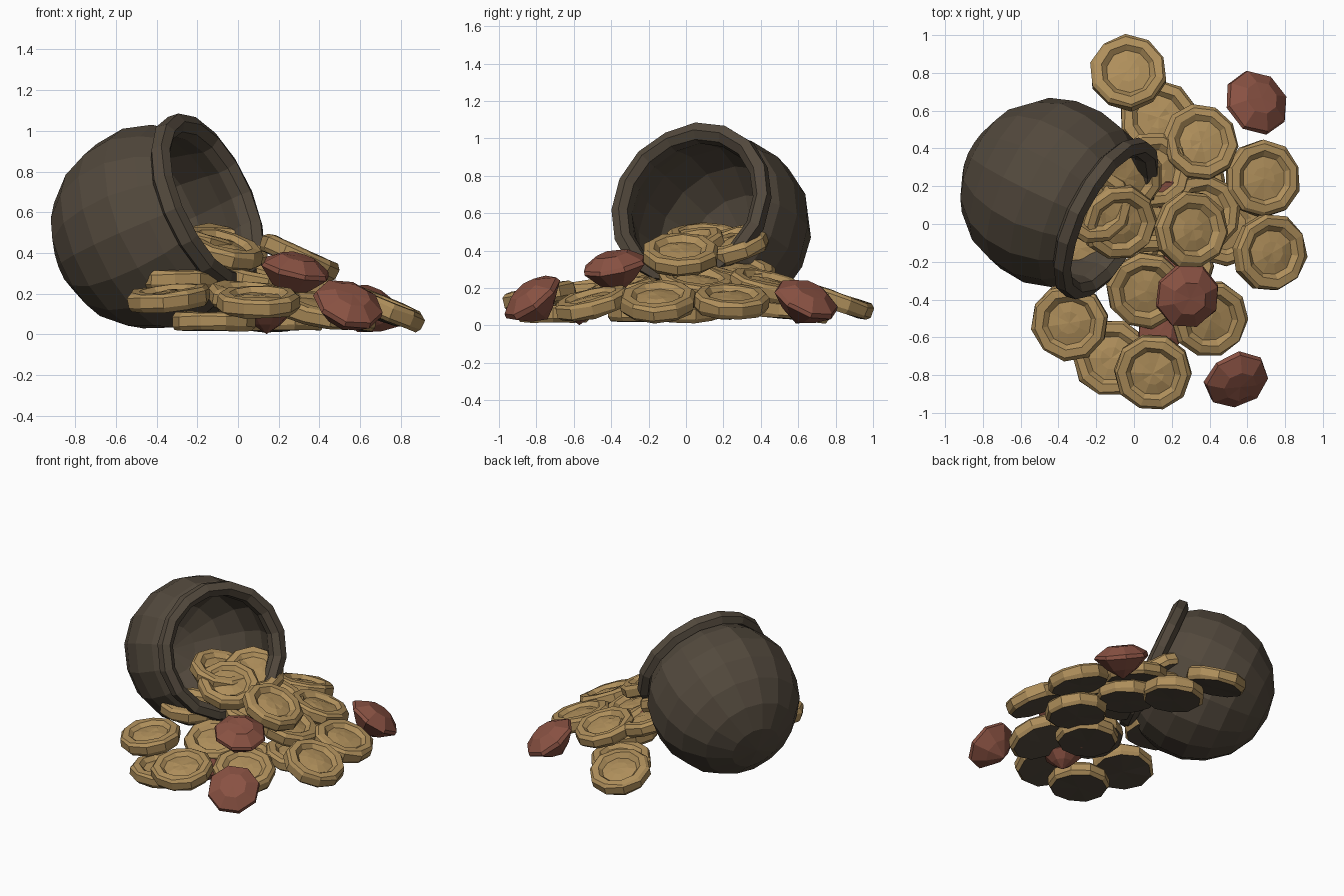
import bpy, bmesh, math, random
from mathutils import Vector

random.seed(4)

def material(name, rgb):
    m = bpy.data.materials.new(name)
    m.diffuse_color = (*rgb, 1)
    return m

DARK = material("dark iron brown", (0.085, 0.066, 0.046))
GOLD = material("old gold", (0.43, 0.275, 0.105))
RED = material("gem red", (0.25, 0.083, 0.055))

def lathe(name, profile, n, mats, loc, normal, spin=0.0, jitter=0.0, under=None):
    """Revolve (radius, height) points; the local z axis is aimed along normal."""
    bm = bmesh.new()
    rings = []
    for r, z in profile:
        if r == 0:
            rings.append([bm.verts.new((0, 0, z))])
            continue
        ring = []
        for i in range(n):
            a = 2 * math.pi * i / n + spin
            k = 1 + random.uniform(-jitter, jitter)
            h = random.uniform(-jitter, jitter) * 0.2
            ring.append(bm.verts.new((r * k * math.cos(a), r * k * math.sin(a), z + h)))
        rings.append(ring)
    for a, b in zip(rings, rings[1:]):
        for i in range(n):
            j = (i + 1) % n
            if len(a) == 1:
                bm.faces.new((a[0], b[j], b[i]))
            elif len(b) == 1:
                bm.faces.new((a[i], a[j], b[0]))
            else:
                bm.faces.new((a[i], a[j], b[j], b[i]))
    bmesh.ops.recalc_face_normals(bm, faces=bm.faces)
    bm.normal_update()
    if under is not None:
        for f in bm.faces:
            if f.normal.z < -0.8:
                f.material_index = under
    me = bpy.data.meshes.new(name)
    bm.to_mesh(me)
    bm.free()
    for m in mats:
        me.materials.append(m)
    ob = bpy.data.objects.new(name, me)
    bpy.context.collection.objects.link(ob)
    ob.location = loc
    ob.rotation_mode = 'QUATERNION'
    ob.rotation_quaternion = Vector(normal).to_track_quat('Z', 'Y')
    return ob

# Tipped round pot: outer shell, flared rim, inner hollow
outer = [(0, -0.5)]
for d in (20, 40, 60, 78, 96, 114, 132):
    a = math.radians(d)
    outer.append((0.503 * math.sin(a), -0.503 * math.cos(a)))
rim = [(0.425, 0.275), (0.463, 0.305), (0.458, 0.36), (0.41, 0.38), (0.37, 0.345), (0.365, 0.29)]
inner = []
for d in (118, 95, 70, 45, 22):
    a = math.radians(d)
    inner.append((0.445 * math.sin(a), -0.445 * math.cos(a)))
inner.append((0, -0.445))
lathe("pot", outer + rim + inner, 16, [DARK], (-0.42, 0.165, 0.525),
      (0.82, -0.41, 0.37), 0.1, 0.01)

# Coins: raised lip, sunken face, dark underside
COIN = [(0, -0.047), (0.188, -0.047), (0.205, -0.025), (0.205, 0.025), (0.187, 0.045),
        (0.145, 0.047), (0.118, 0.022), (0.06, 0.032), (0, 0.034)]
coins = [  # centre and tilt (normal x, y)
    (-0.03, 0.80, 0.13, 0.0, 0.33), (0.13, 0.56, 0.08, 0.0, 0.1),
    (0.35, 0.43, 0.21, 0.2, 0.22), (0.68, 0.24, 0.13, 0.3, 0.05),
    (0.72, -0.15, 0.13, 0.42, -0.05), (0.30, -0.03, 0.38, 0.45, 0.0),
    (0.36, 0.06, 0.22, 0.3, 0.1), (0.28, 0.25, 0.15, 0.1, 0.1),
    (-0.08, 0.01, 0.42, 0.28, -0.27), (-0.05, 0.25, 0.43, 0.3, -0.3),
    (0.10, -0.785, 0.16, 0.0, -0.2), (-0.12, -0.71, 0.065, 0.0, 0.0),
    (-0.34, -0.52, 0.18, -0.1, -0.12), (0.40, -0.50, 0.12, 0.2, -0.25),
    (0.06, -0.35, 0.18, 0.1, -0.2), (-0.29, -0.13, 0.27, 0.0, 0.0),
    (0.22, -0.22, 0.07, 0.0, 0.0), (0.48, -0.02, 0.08, 0.1, 0.0),
    (0.08, 0.05, 0.26, 0.25, 0.0), (-0.21, 0.10, 0.46, 0.25, 0.0),
    (0.10, 0.28, 0.28, 0.3, 0.1),
]
for i, (x, y, z, nx, ny) in enumerate(coins):
    lathe(f"coin_{i + 1}", COIN, 10, [GOLD, DARK], (x, y, z), (nx, ny, 1),
          random.random(), 0.025, under=1)

# Cut gems: flat table, wide girdle, pointed base
GEM = [(0, -0.14), (0.10, -0.075), (0.177, 0.0), (0.17, 0.025), (0.09, 0.075), (0, 0.077)]
gems = [
    (0.28, -0.38, 0.31, 0.22, -0.22, 1, 1.0), (0.54, -0.82, 0.14, 0.4, -0.75, 1, 1.0),
    (0.645, 0.64, 0.13, 0.5, 0.45, 1, 1.02), (0.14, -0.57, 0.10, 0, 0, 1, 0.7),
    (0.17, 0.17, 0.25, 0.3, 0, 1, 0.6), (0.2, -0.3, 0.13, 0, 0, 1, 0.8),
]
for i, (x, y, z, nx, ny, nz, s) in enumerate(gems):
    ob = lathe(f"gem_{i + 1}", GEM, 8, [RED], (x, y, z), (nx, ny, nz), 0.3, 0.02)
    ob.scale = (s, s, s)
